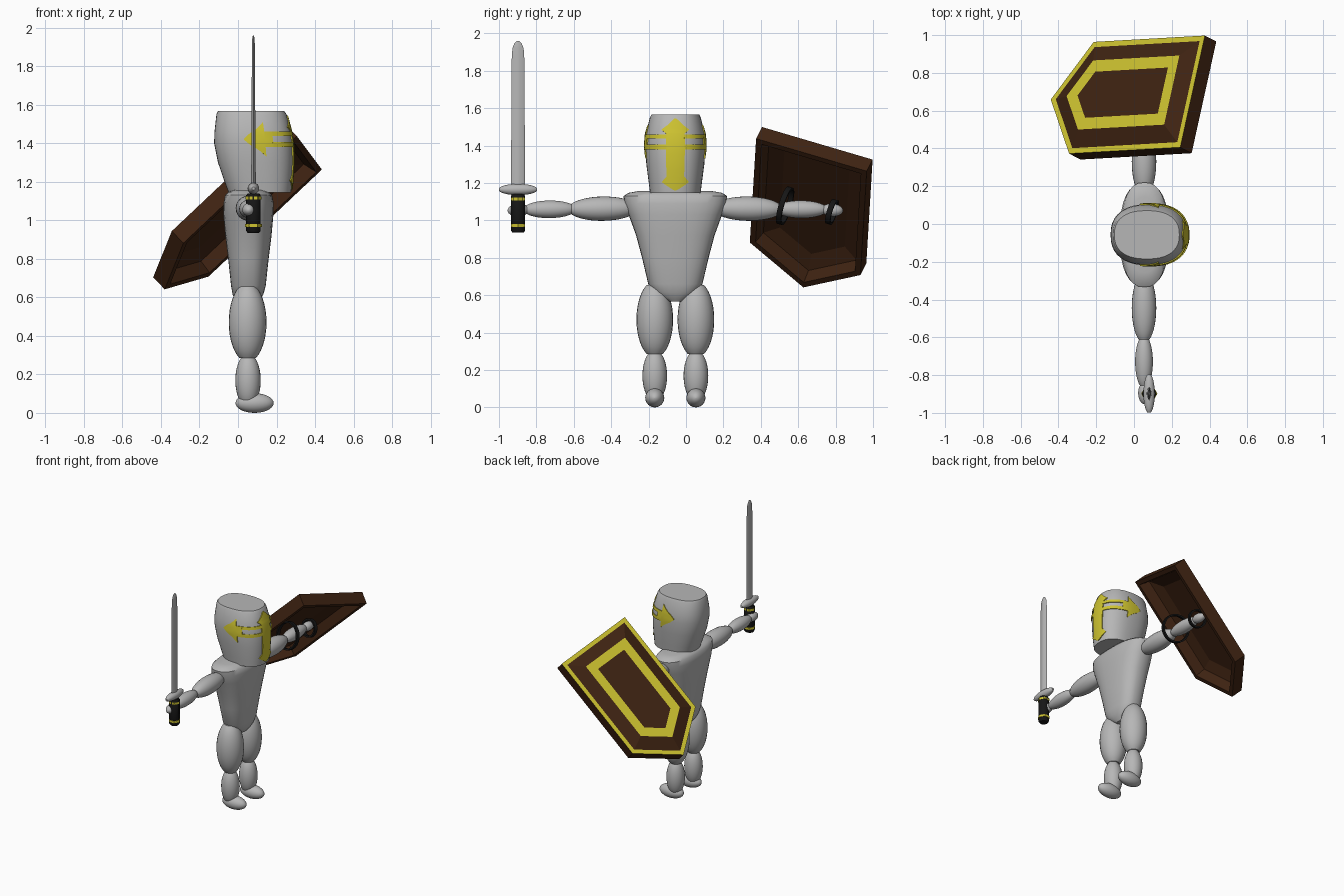
import bpy, bmesh, math
from mathutils import Vector, Matrix

if "Cube" in bpy.data.objects:
    bpy.data.objects.remove(bpy.data.objects["Cube"])

def material(name, c):
    m = bpy.data.materials.new(name)
    m.diffuse_color = (*c, 1)
    m.use_nodes = True
    m.node_tree.nodes["Principled BSDF"].inputs["Base Color"].default_value = m.diffuse_color
    return m

STEEL = material("steel grey", (0.47, 0.47, 0.47))
GOLD = material("gold yellow", (0.62, 0.55, 0.03))
BROWN = material("dark brown", (0.05, 0.017, 0.006))
BLACK = material("black leather", (0.008, 0.008, 0.008))

def finish(name, bm, mats, smooth=40):
    bmesh.ops.recalc_face_normals(bm, faces=bm.faces)
    me = bpy.data.meshes.new(name)
    bm.to_mesh(me)
    bm.free()
    ob = bpy.data.objects.new(name, me)
    bpy.context.collection.objects.link(ob)
    for m in mats:
        me.materials.append(m)
    if smooth:
        bpy.ops.object.select_all(action='DESELECT')
        ob.select_set(True)
        bpy.context.view_layer.objects.active = ob
        bpy.ops.object.shade_smooth_by_angle(angle=math.radians(smooth))
    return ob

def skin(bm, rings, mats=None):
    """Bridge closed rings of points and cap both ends."""
    vs = [[bm.verts.new(p) for p in r] for r in rings]
    n = len(vs[0])
    for i, (a, b) in enumerate(zip(vs, vs[1:])):
        for j in range(n):
            f = bm.faces.new((a[j], a[(j + 1) % n], b[(j + 1) % n], b[j]))
            f.material_index = mats[i] if mats else 0
    bm.faces.new(vs[0][::-1])
    bm.faces.new(vs[-1])

def power(c, p):
    return math.copysign(abs(c) ** (2 / p), c)

def oval(t, z, cx, cy, rx, ry, p=2):
    return Vector((cx + rx * power(math.cos(t), p), cy + ry * power(math.sin(t), p), z))

def loft(name, rows, mat, p=2, n=32, smooth=40):
    bm = bmesh.new()
    skin(bm, [[oval(2 * math.pi * j / n, *r, p) for j in range(n)] for r in rows])
    return finish(name, bm, [mat], smooth)

def limb(name, a, b, r, k, mat=STEEL, squash=1):
    """Ellipsoid between two points, cut off at both ends when k < 1."""
    a, b = Vector(a), Vector(b)
    d = b - a
    q = d.to_track_quat('Z', 'Y')
    bm = bmesh.new()
    rings, m = [], 14
    for i in range(m + 1):
        s = math.sin(math.asin(k) * (2 * i / m - 1))
        rad = r * max(0.02, math.sqrt(max(0, 1 - s * s)))
        c = a + d * (0.5 + 0.5 * s / k)
        rings.append([c + q @ Vector((rad * math.cos(t), rad * squash * math.sin(t), 0))
                      for t in [2 * math.pi * j / 24 for j in range(24)]])
    skin(bm, rings)
    return finish(name, bm, [mat])

CY = -0.057   # body centre line

# torso
loft("torso", [(0.565, .05, CY, .05, .04), (0.585, .05, CY, .066, .08), (0.615, .052, CY, .08, .118),
               (0.66, .054, CY, .09, .145), (0.8, .054, CY, .105, .178), (0.92, .054, CY, .12, .21),
               (1.03, .054, CY, .13, .25), (1.09, .055, CY, .13, .272), (1.13, .055, CY, .122, .277),
               (1.147, .055, CY, .105, .25), (1.156, .055, CY, .08, .2)], STEEL, 2.5)

# helmet: bucket shape
HELM = [(1.145, .113, .163, .135), (1.2, .106, .176, .142), (1.3, .092, .196, .155), (1.4, .081, .205, .162),
        (1.46, .077, .199, .158), (1.55, .07, .182, .136), (1.566, .068, .172, .128)]
loft("helmet", [(z, cx, CY, rx, ry) for z, cx, rx, ry in HELM], STEEL, 2.4, 40)

def on_helmet(deg, z, off=0.006):
    for a, b in zip(HELM, HELM[1:]):
        if z <= b[0]:
            break
    f = (z - a[0]) / (b[0] - a[0])
    cx, rx, ry = [a[i] + f * (b[i] - a[i]) for i in (1, 2, 3)]
    return oval(math.radians(deg), z, cx, CY, rx + off, ry + off, 2.4)

def plate(bm, corners, n=6):
    """Curved patch on the helmet from four (angle, height) corners."""
    a, b, c, d = [Vector(q) for q in corners]
    g = [[bm.verts.new(on_helmet(*(a.lerp(b, i / n).lerp(d.lerp(c, i / n), j / n))))
          for i in range(n + 1)] for j in range(n + 1)]
    for j in range(n):
        for i in range(n):
            bm.faces.new((g[j][i], g[j][i + 1], g[j + 1][i + 1], g[j + 1][i]))

# helmet cross: upright with flared ends, side arms with eye slits and arrow tips
bm = bmesh.new()
upright = [(1.16, 1), (1.205, 25), (1.235, 14), (1.465, 14), (1.485, 24), (1.51, 12), (1.545, 1)]
for (z0, w0), (z1, w1) in zip(upright, upright[1:]):
    plate(bm, [(-w0, z0), (w0, z0), (w1, z1), (-w1, z1)])
arms = [(13, 66, 1.438, 1.46, 1.438, 1.46), (13, 66, 1.38, 1.405, 1.38, 1.405),
        (65, 77, 1.38, 1.46, 1.38, 1.46), (77, 100, 1.33, 1.51, 1.418, 1.424)]
for s in (-1, 1):
    for t0, t1, lo0, hi0, lo1, hi1 in arms:
        q = [(s * t0, lo0), (s * t1, lo1), (s * t1, hi1), (s * t0, hi0)]
        plate(bm, q if s > 0 else [q[1], q[0], q[3], q[2]])
bmesh.ops.remove_doubles(bm, verts=bm.verts, dist=0.0004)
bmesh.ops.solidify(bm, geom=bm.faces[:], thickness=0.012)
finish("helmet_cross", bm, [GOLD])

# arms and legs, mirrored about the body centre line
for s, side in ((-1, "right"), (1, "left")):
    def at(x, d, z):
        return (x, CY + s * d, z)
    limb(side + "_upper_arm", at(.053, .22, 1.065), at(.053, .555, 1.06), .065, .9)
    limb(side + "_forearm", at(.053, .545, 1.06), at(.053, .80, 1.058), .047, .9)
    limb(side + "_hand", at(.056, .78, 1.058), at(.056, .897, 1.052), .034, 1)
    limb(side + "_thigh", at(.05, .11, .285), at(.05, .11, .655), .098, .9)
    limb(side + "_shin", at(.052, .11, .05), at(.052, .11, .288), .066, .86)
    limb(side + "_foot", at(-.013, .11, .051), at(.185, .11, .051), .051, 1)

# sword
SX, SY = .08, -.898
loft("sword_grip", [(.935, SX, SY, .03, .03), (.945, SX, SY, .038, .038), (1.13, SX, SY, .038, .038),
                    (1.14, SX, SY, .03, .03)], BLACK, 2, 8)
for i, (z, r) in enumerate([(.972, .044), (1.115, .042)]):
    loft("grip_ring_%d" % i, [(z - .008, SX, SY, r, r), (z + .008, SX, SY, r, r)], GOLD, 2, 6, 0)
limb("sword_guard", (SX, -.999, 1.165), (SX, -.797, 1.165), .03, .96)
loft("sword_blade", [(1.17, SX, SY, .014, .037), (1.3, SX, SY, .011, .037), (1.86, SX, SY, .008, .034),
                     (1.92, SX, SY, .007, .03), (1.945, SX, SY, .006, .02), (1.958, SX, SY, .003, .008)],
     STEEL, 1.3, 16, 30)

# shield: local frame, u across, v down to the point, n outwards
U = Vector((.207, .938, -.276)).normalized()
V = Vector((-.727, -.04, -.687))
V = (V - U * V.dot(U)).normalized()
N = U.cross(V)
O = Vector((.31, .702, 1.412))

def pentagon(d, h):
    w = .315 - d
    sh, tip = (.843 - d - .578 * w) / .816, (.843 - d) / .816
    return [O + U * u + V * v + N * h for u, v in ((w, d), (w, sh), (0, tip), (-w, sh), (-w, d))]

bm = bmesh.new()
steps = [(.13, .012), (.05, -.02), (.032, -.092), (0, -.092), (0, 0), (.03, 0), (.12, .035), (.185, .035)]
skin(bm, [pentagon(*s) for s in steps], [0, 0, 0, 0, 1, 0, 1])
finish("shield", bm, [BROWN, GOLD], 0)

# arm straps behind the shield
for i, (c, r) in enumerate([((.06, .53, 1.078), .098), ((.07, .78, 1.045), .062)]):
    bm = bmesh.new()
    c = Vector(c)
    prof = [(-.006, -.014), (.006, -.014), (.006, .014), (-.006, .014)]
    k = 32
    g = [[bm.verts.new(c + (V * math.cos(t) - N * math.sin(t)) * (r + a) + U * b) for a, b in prof]
         for t in [2 * math.pi * j / k for j in range(k)]]
    for j in range(k):
        for m in range(4):
            bm.faces.new((g[j][m], g[(j + 1) % k][m], g[(j + 1) % k][(m + 1) % 4], g[j][(m + 1) % 4]))
    finish("arm_strap_%d" % i, bm, [BLACK])
